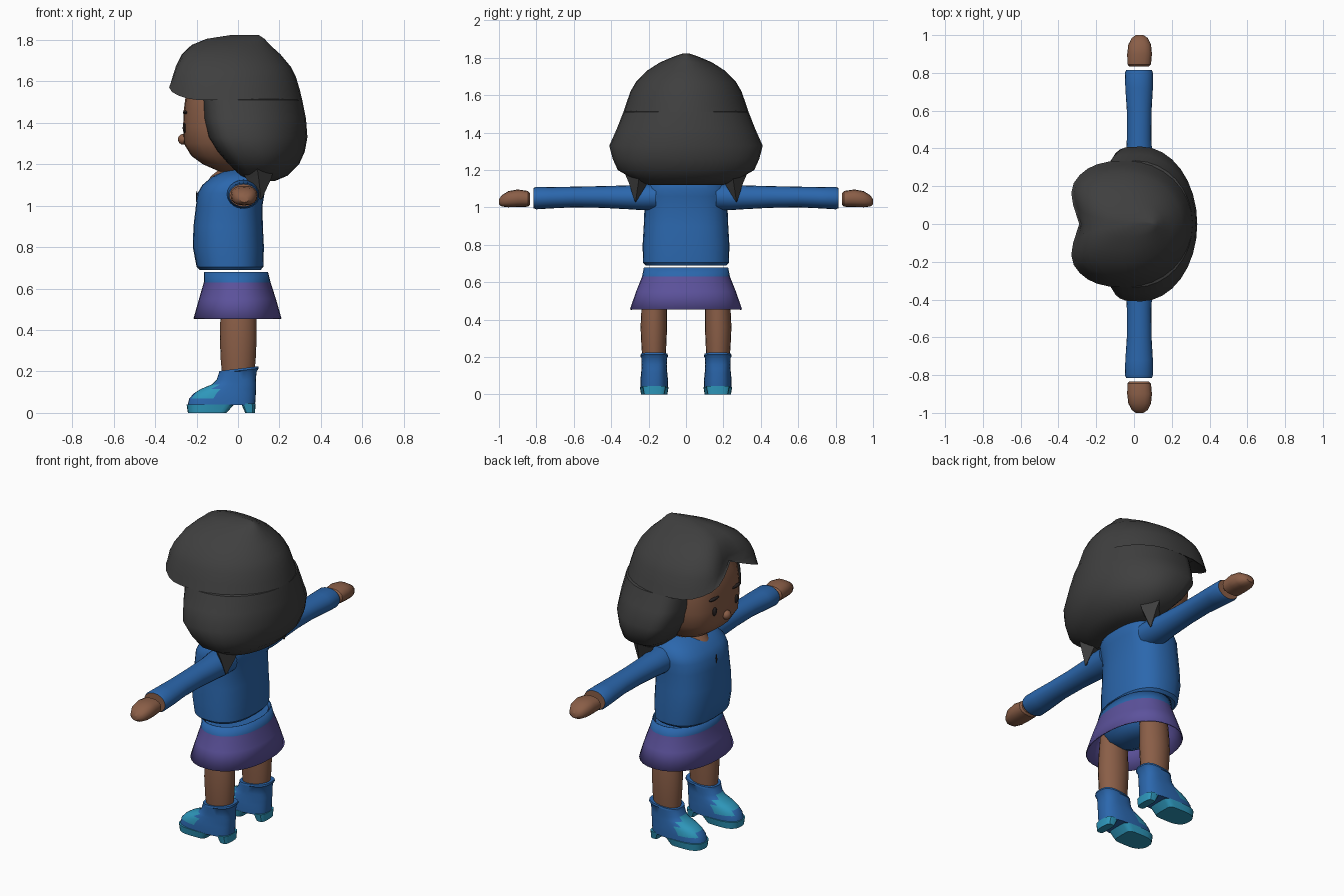
import bpy, bmesh, math

if "Cube" in bpy.data.objects:
    bpy.data.objects.remove(bpy.data.objects["Cube"])


def srgb(r, g, b):
    f = lambda c: c / 12.92 if c < 0.04045 else ((c + 0.055) / 1.055) ** 2.4
    return [f(v / 255) for v in (r, g, b)] + [1]


def material(name, *rgb):
    m = bpy.data.materials.new(name)
    m.diffuse_color = srgb(*rgb)
    m.use_nodes = True
    m.node_tree.nodes["Principled BSDF"].inputs["Base Color"].default_value = m.diffuse_color
    return m


SKIN = material("brown skin", 138, 94, 71)
HAIR = material("charcoal hair", 63, 63, 63)
BLUE = material("blue cloth", 43, 103, 173)
PURPLE = material("purple cloth", 92, 82, 156)
CYAN = material("cyan rubber", 46, 152, 188)
DARK = material("dark features", 42, 36, 36)


def finish(bm, name, mats, rule=None, angle=35):
    bmesh.ops.recalc_face_normals(bm, faces=bm.faces)
    if rule:
        for f in bm.faces:
            f.material_index = rule(f.calc_center_median())
    me = bpy.data.meshes.new(name)
    bm.to_mesh(me)
    bm.free()
    ob = bpy.data.objects.new(name, me)
    bpy.context.collection.objects.link(ob)
    for m in mats:
        me.materials.append(m)
    bpy.ops.object.select_all(action='DESELECT')
    ob.select_set(True)
    bpy.context.view_layer.objects.active = ob
    bpy.ops.object.shade_smooth_by_angle(angle=math.radians(angle))
    return ob


def loft(name, rings, mats, segs=20, front=2, back=2, axis='z', caps=True,
         side=1, warp=None, rule=None, angle=35, mid=.5):
    """Rings are (t, x_front, x_back, centre, half_width) superellipses;
    mid is where along x the ring is widest."""
    bm = bmesh.new()
    rows = []
    for i, (t, a0, a1, c, h) in enumerate(rings):
        row = []
        m = a0 + (a1 - a0) * mid
        for k in range(segs):
            u = 2 * math.pi * k / segs
            cu, su = math.cos(u), math.sin(u)
            p = 2 / (front if cu < 0 else back)
            x = m + (a1 - m if cu > 0 else m - a0) * math.copysign(abs(cu) ** p, cu)
            b = c + h * math.copysign(abs(su) ** p, su)
            co = (x, side * b, t) if axis == 'z' else (x, side * t, b)
            row.append(bm.verts.new(warp(co, i) if warp else co))
        rows.append(row)
    for r, s in zip(rows, rows[1:]):
        for k in range(segs):
            j = (k + 1) % segs
            bm.faces.new((r[k], r[j], s[j], s[k]))
    if caps:
        bm.faces.new(rows[0])
        bm.faces.new(rows[-1])
    return finish(bm, name, mats, rule, angle)


def centred(rows):
    return [(z, a, b, 0, h) for z, a, b, h in rows]


def ball(name, loc, size, mat):
    bm = bmesh.new()
    bmesh.ops.create_uvsphere(bm, u_segments=12, v_segments=8, radius=1)
    for v in bm.verts:
        v.co = [l + s * c for l, s, c in zip(loc, size, v.co)]
    return finish(bm, name, [mat])


# Head and neck
loft("head", centred([
    (1.165, -.09, .1, .1), (1.2, -.17, .1, .15), (1.24, -.225, .12, .19),
    (1.3, -.262, .15, .225), (1.38, -.265, .15, .24), (1.46, -.262, .15, .24),
    (1.55, -.25, .15, .235), (1.65, -.2, .15, .2)]), [SKIN], segs=24, front=2.8)
loft("neck", centred([(1.08, -.16, .05, .06), (1.14, -.133, .05, .075),
                      (1.2, -.06, .05, .08)]), [SKIN])
ball("nose", (-.265, 0, 1.32), (.025, .028, .026), SKIN)
for s, side in ((1, "left"), (-1, "right")):
    ball(side + "_eye", (-.257, .1 * s, 1.375), (.01, .017, .025), DARK)
    ball(side + "_brow", (-.254, .1 * s, 1.45), (.012, .045, .009), DARK)


# Hair: crown with a parted fringe, and a solid curtain around the back
def fringe(co, i):
    x, y, z = co
    k = min(1, max(0, (-.08 - x) / .12)) * min(1, max(0, (1.84 - z) / .2))
    x += .07 * k * max(0, 1 - abs(y) / .19)
    if x < -.1 and i < 4:
        edge = max(1.51, 1.64 - .42 * abs(y))
        z = max(z, edge + (.035 if i == 0 else 0))
    return x, y, z


loft("hair_crown", centred([
    (1.54, -.29, .27, .28), (1.51, -.36, .31, .335), (1.56, -.36, .298, .318),
    (1.62, -.35, .28, .297), (1.67, -.335, .255, .268), (1.73, -.3, .205, .21),
    (1.775, -.245, .155, .14), (1.805, -.16, .128, .07), (1.824, -.03, .1, .015)]),
    [HAIR], segs=32, front=2.7, warp=fringe, angle=50, mid=.48)
loft("hair_curtain", centred([
    (1.12, .06, .18, .2), (1.145, .01, .24, .27), (1.2, -.045, .295, .365),
    (1.26, -.1, .322, .392), (1.33, -.145, .335, .41), (1.42, -.168, .328, .37),
    (1.51, -.175, .31, .335), (1.53, -.15, .25, .27)]),
    [HAIR], segs=32, front=4, angle=50, mid=.38)

# Shirt body with a small front fastening
loft("shirt", centred([
    (.69, -.185, .11, .215), (.705, -.2, .122, .23), (.8, -.218, .125, .232),
    (.9, -.215, .12, .226), (1.0, -.203, .118, .222), (1.06, -.195, .128, .225),
    (1.1, -.172, .135, .222), (1.14, -.125, .13, .19), (1.175, -.05, .1, .11)]),
    [BLUE], segs=28, front=2.5, back=2.5)
ball("shirt_fastening", (-.199, 0, 1.04), (.004, .005, .03), DARK)

# Skirt with waistband, and shorts below it
skirt = loft("skirt", centred([
    (.455, -.215, .21, .3), (.55, -.188, .183, .267), (.63, -.165, .157, .235),
    (.68, -.163, .145, .225)]), [PURPLE, BLUE], segs=32, front=2.2, back=2.2,
    caps=False, rule=lambda c: int(c.z > .63))
skirt.modifiers.new("cloth", 'SOLIDIFY').thickness = .006
loft("shorts", centred([
    (.48, -.06, .05, .09), (.51, -.12, .1, .17), (.57, -.148, .135, .21),
    (.665, -.15, .135, .215)]), [BLUE], segs=24)


def boot_colour(c):
    return int(-.215 < c.x < -.105 and .07 < c.z < .15)


def boot_top(co, i):
    x, y, z = co
    return (x, y, z + (x - .1) * .12) if i > 6 else co


for s, side in ((1, "left"), (-1, "right")):
    # Hair tufts at the nape
    loft(side + "_hair_tuft", [(1.03, .108, .114, .27, .003),
                               (1.13, .04, .16, .255, .05),
                               (1.2, .0, .18, .25, .085)],
         [HAIR], segs=4, side=s, angle=10)
    # Sleeve and hand
    loft(side + "_sleeve", [
        (.16, -.055, .108, 1.056, .07), (.23, -.053, .107, 1.055, .07),
        (.3, -.045, .1, 1.054, .064), (.45, -.038, .092, 1.056, .058),
        (.6, -.038, .093, 1.056, .055), (.72, -.046, .1, 1.052, .057),
        (.8, -.048, .1, 1.05, .06), (.815, -.042, .095, 1.05, .054)],
        [BLUE, SKIN], axis='y', side=s,
        rule=lambda c: int(abs(c.y) > .8149))
    loft(side + "_hand", [
        (.835, -.025, .08, 1.045, .032), (.845, -.035, .09, 1.046, .042),
        (.9, -.036, .095, 1.049, .047), (.95, -.03, .09, 1.044, .043),
        (.985, -.012, .072, 1.035, .03), (1.0, .01, .05, 1.03, .014)],
        [SKIN], segs=16, axis='y', side=s, front=2.4, back=2.4)
    # Leg and boot
    loft(side + "_leg", [
        (.17, -.075, .075, .17, .06), (.25, -.083, .085, .172, .066),
        (.36, -.088, .09, .172, .071), (.46, -.085, .088, .17, .068),
        (.56, -.08, .085, .165, .06)], [SKIN], side=s)
    loft(side + "_boot", [
        (.038, -.243, .082, .17, .074), (.07, -.235, .085, .17, .074),
        (.095, -.212, .086, .17, .072), (.115, -.18, .087, .17, .07),
        (.138, -.125, .087, .17, .068), (.16, -.103, .086, .17, .067),
        (.2, -.09, .09, .17, .069), (.215, -.092, .1, .17, .074),
        (.225, -.09, .098, .17, .072)],
        [BLUE, CYAN], segs=32, front=2.5, back=2.8, side=s,
        warp=boot_top, rule=boot_colour)
    loft(side + "_sole", [(0, -.242, -.055, .17, .07), (.04, -.248, -.02, .17, .077)],
         [CYAN], segs=24, front=2.5, back=6, side=s)
    loft(side + "_heel", [(0, .035, .082, .17, .055), (.045, .015, .085, .17, .064)],
         [CYAN], segs=16, front=6, back=3, side=s)
